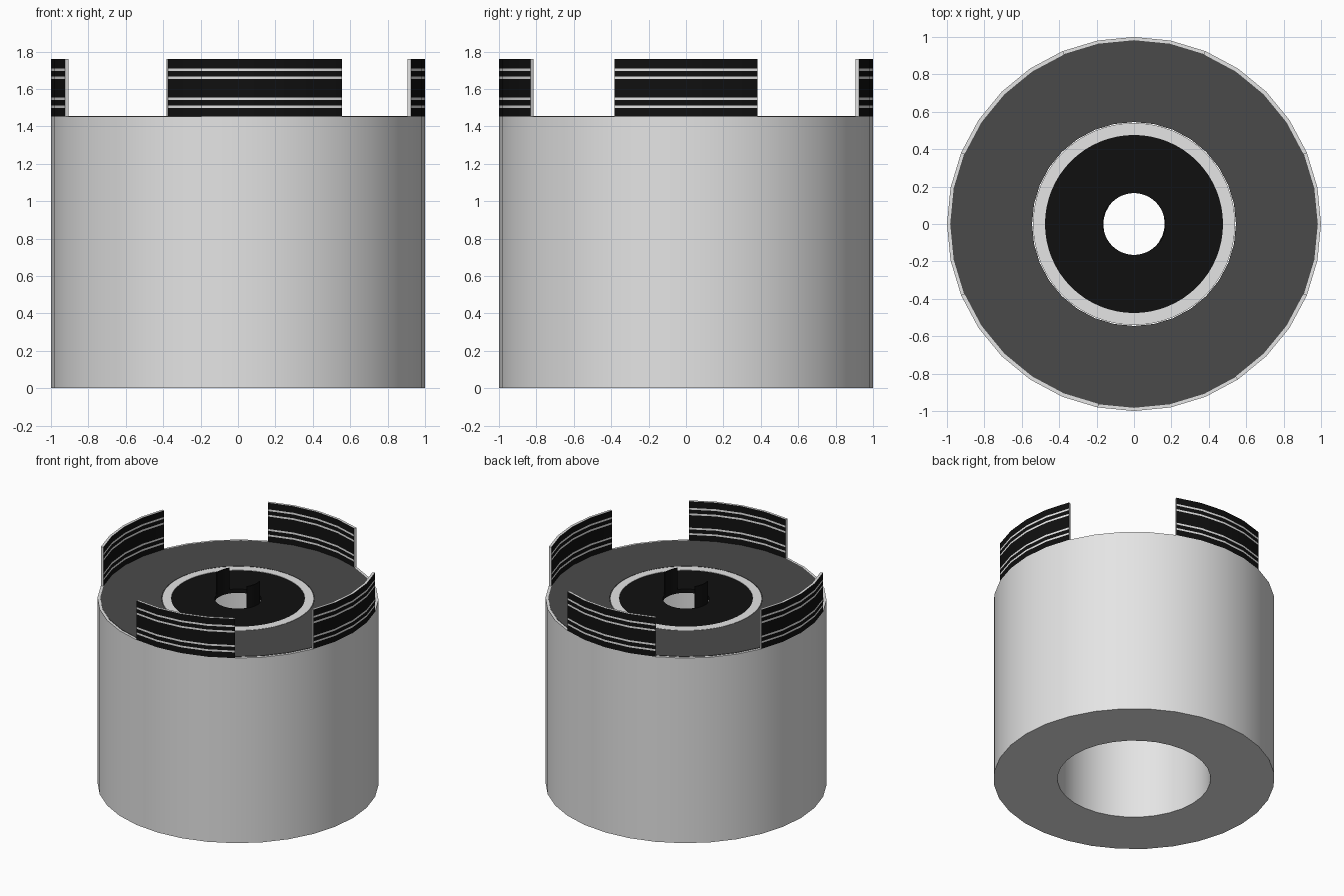
import bpy, bmesh, math

if "Cube" in bpy.data.objects:
    bpy.data.objects.remove(bpy.data.objects["Cube"])

def material(name, v):
    m = bpy.data.materials.new(name)
    m.diffuse_color = (v, v, v, 1)
    m.use_nodes = True
    m.node_tree.nodes["Principled BSDF"].inputs["Base Color"].default_value = m.diffuse_color
    return m

LIGHT = material("light_grey", 0.78)
DARK = material("dark_grey", 0.068)
BLACK = material("black", 0.005)


def ring(name, r0, r1, levels, mats, segs=32, first=0, count=None, rule=None):
    """Rectangular section swept around z; a partial sweep gets end caps."""
    count = count or segs
    full = count == segs
    bm = bmesh.new()
    # closed section: up the outside, down the inside
    section = [(r1, z) for z in levels] + [(r0, z) for z in reversed(levels)]
    rows = []
    for i in range(count if full else count + 1):
        a = 2 * math.pi * (first + i) / segs
        rows.append([bm.verts.new((r * math.cos(a), r * math.sin(a), z)) for r, z in section])
    n = len(section)
    for i in range(count):
        a, b = rows[i], rows[(i + 1) % len(rows)]
        for k in range(n):
            bm.faces.new((a[k], b[k], b[(k + 1) % n], a[(k + 1) % n]))
    if not full:
        h = len(levels)
        for row in (rows[0], rows[-1]):
            for k in range(h - 1):
                bm.faces.new((row[k], row[k + 1], row[n - 2 - k], row[n - 1 - k]))
    bmesh.ops.recalc_face_normals(bm, faces=bm.faces[:])
    if rule:
        for f in bm.faces:
            f.material_index = rule(f)
    me = bpy.data.meshes.new(name)
    bm.to_mesh(me)
    bm.free()
    for m in mats:
        me.materials.append(m)
    ob = bpy.data.objects.new(name, me)
    bpy.context.collection.objects.link(ob)
    bpy.ops.object.select_all(action='DESELECT')
    ob.select_set(True)
    bpy.context.view_layer.objects.active = ob
    bpy.ops.object.shade_smooth_by_angle(angle=math.radians(30))
    return ob


TOP = 1.453

# Main hollow drum and its dark top plate
ring("drum_body", 0.545, 1.0, [0, TOP], [LIGHT])
ring("top_plate", 0.545, 0.98, [TOP - 0.004, TOP + 0.003], [DARK])

# Light collar and black hub disc closing the top of the bore
ring("collar", 0.476, 0.54, [TOP - 0.05, TOP + 0.003], [LIGHT], segs=64)
ring("hub_disc", 0.165, 0.476, [TOP - 0.03, TOP], [BLACK], segs=64)

# Two curved prongs beside the centre hole
for i, start in enumerate((13, 29)):
    ring(f"hub_prong_{i + 1}", 0.164, 0.172, [TOP - 0.01, TOP + 0.17], [BLACK],
         first=start, count=4)

# Four curved rim tabs: black walls with thin light stripes, light edges
STRIPES = [1.505, 1.548, 1.66, 1.703]
levels = [TOP] + [s + d for s in STRIPES for d in (-0.007, 0.007)] + [1.76]

def tab_rule(f):
    c = f.calc_center_median()
    radial = abs(f.normal.x * c.x + f.normal.y * c.y) / math.hypot(c.x, c.y)
    striped = any(abs(c.z - s) < 0.006 for s in STRIPES)
    return 1 if radial > 0.7 and not striped else 0

for side, start in (("right", -2), ("back", 6), ("left", 14), ("front", 23)):
    ring(f"rim_tab_{side}", 0.98, 1.0, levels, [LIGHT, BLACK],
         first=start, count=4, rule=tab_rule)
